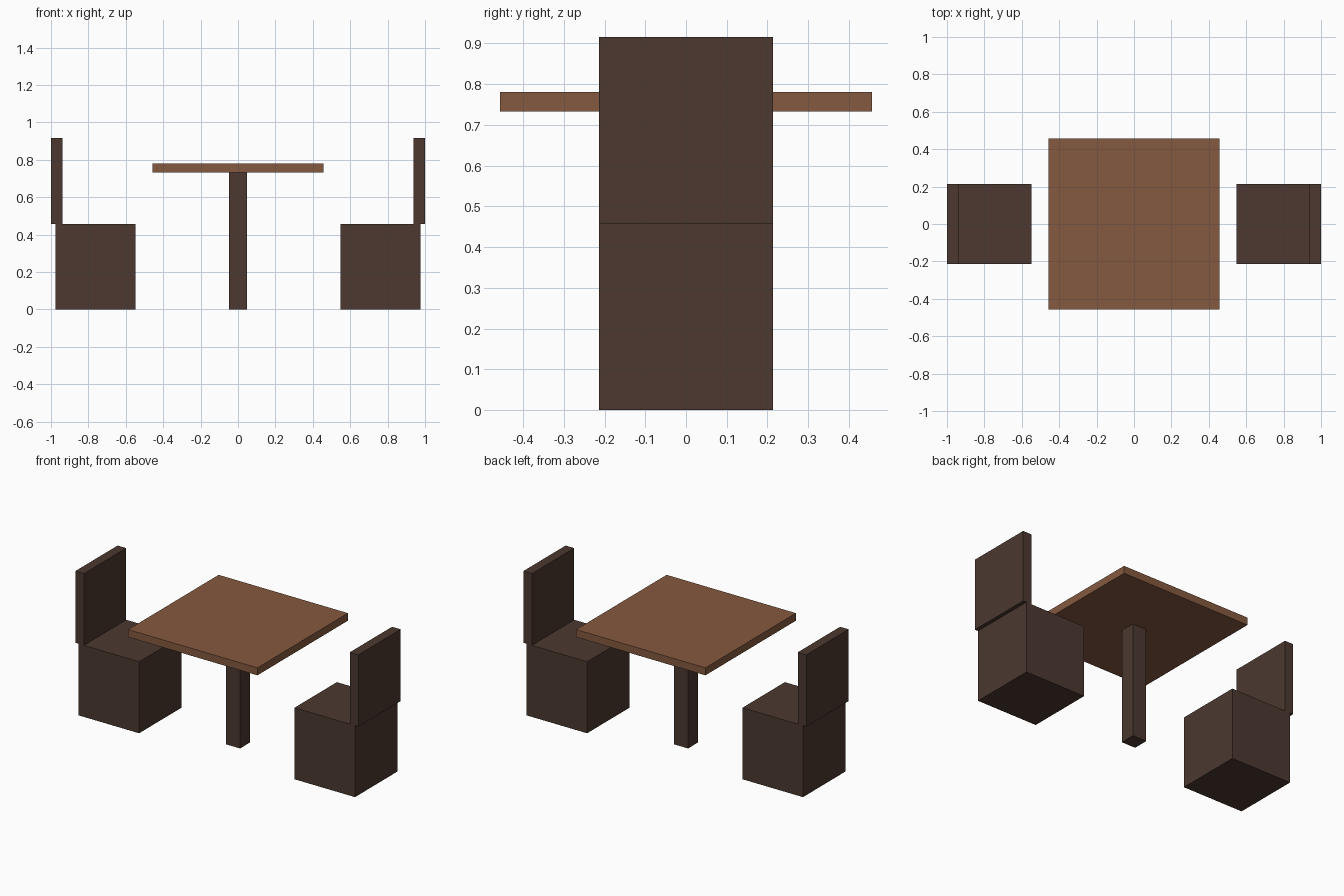
import bpy
import bmesh
from mathutils import Vector

if "Cube" in bpy.data.objects:
    bpy.data.objects.remove(bpy.data.objects["Cube"])


def material(name, color):
    mat = bpy.data.materials.new(name)
    mat.diffuse_color = (*color, 1.0)
    mat.use_nodes = True
    mat.node_tree.nodes["Principled BSDF"].inputs["Base Color"].default_value = mat.diffuse_color
    return mat


def box(name, x, y, z, mat):
    """Box spanning the (low, high) range on each axis."""
    low, high = Vector((x[0], y[0], z[0])), Vector((x[1], y[1], z[1]))
    size, centre = high - low, (low + high) / 2
    bm = bmesh.new()
    bmesh.ops.create_cube(bm, size=1.0)
    for v in bm.verts:
        v.co = v.co * size
    mesh = bpy.data.meshes.new(name)
    bm.to_mesh(mesh)
    bm.free()
    mesh.materials.append(mat)
    obj = bpy.data.objects.new(name, mesh)
    obj.location = centre
    bpy.context.collection.objects.link(obj)
    return obj


light_wood = material("light_wood", (0.235, 0.100, 0.050))
dark_wood = material("dark_wood", (0.072, 0.040, 0.030))

# Table: square top on a single post
box("table_top", (-0.457, 0.457), (-0.457, 0.457), (0.732, 0.780), light_wood)
box("table_post", (-0.049, 0.049), (-0.049, 0.049), (0.0, 0.732), dark_wood)

# Two block chairs facing each other; each back overhangs its seat
for side, s in (("left", -1), ("right", 1)):
    seat_x = sorted((s * 0.549, s * 0.976))
    back_x = sorted((s * 0.939, s * 1.0))
    box(side + "_seat", seat_x, (-0.2135, 0.2135), (0.0, 0.457), dark_wood)
    box(side + "_backrest", back_x, (-0.2135, 0.2135), (0.457, 0.915), dark_wood)
